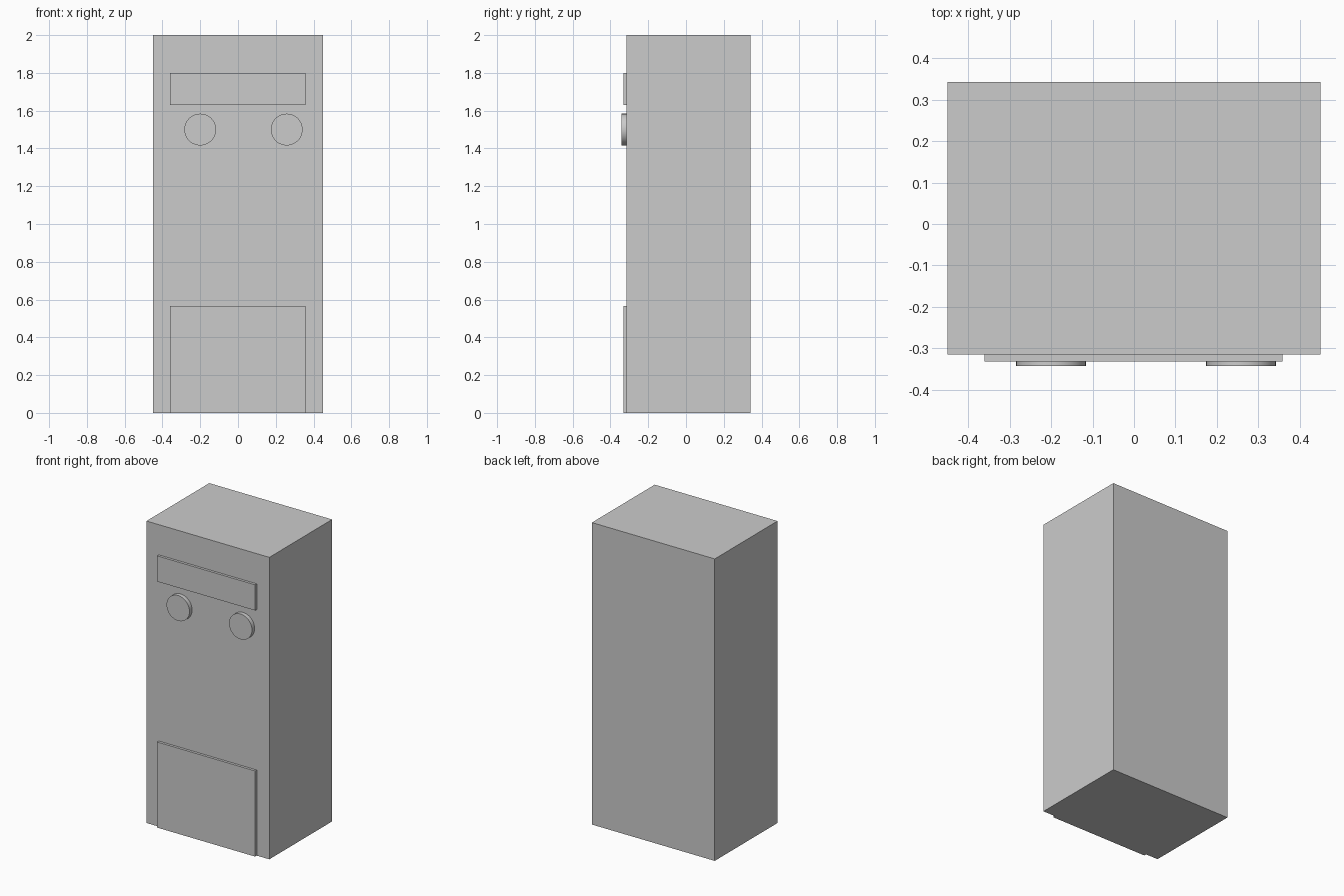
import bpy
import math

cube = bpy.data.objects.get("Cube")
if cube:
    bpy.data.objects.remove(cube, do_unlink=True)

grey = bpy.data.materials.new("plain_grey")
grey.use_nodes = True
GREY = (0.6, 0.6, 0.6, 1)
grey.diffuse_color = GREY
grey.node_tree.nodes["Principled BSDF"].inputs["Base Color"].default_value = GREY

FRONT, BACK = -0.315, 0.342


def box(name, x, y, z):
    """Box from (min, max) ranges along each axis."""
    ranges = (x, y, z)
    bpy.ops.mesh.primitive_cube_add(size=1, location=[(a + b) / 2 for a, b in ranges])
    obj = bpy.context.object
    obj.name = name
    obj.scale = [b - a for a, b in ranges]
    bpy.ops.object.transform_apply(location=False, rotation=False, scale=True)
    obj.data.materials.append(grey)
    return obj


def dial(name, x):
    """Round disc standing proud of the front face."""
    tip = BACK * -1
    bpy.ops.mesh.primitive_cylinder_add(
        vertices=48, radius=0.084, depth=FRONT - tip,
        location=(x, (FRONT + tip) / 2, 1.5), rotation=(math.pi / 2, 0, 0))
    obj = bpy.context.object
    obj.name = name
    bpy.ops.object.shade_smooth_by_angle(angle=math.radians(30))
    obj.data.materials.append(grey)
    return obj


# Cabinet
box("cabinet", (-0.45, 0.45), (FRONT, BACK), (0, 2))

# Raised front panels
PANEL_X, PANEL_Y = (-0.36, 0.358), (-0.332, FRONT)
box("upper_panel", PANEL_X, PANEL_Y, (1.63, 1.8))
box("lower_panel", PANEL_X, PANEL_Y, (0, 0.567))

# Dials
dial("right_dial", -0.2)
dial("left_dial", 0.258)
